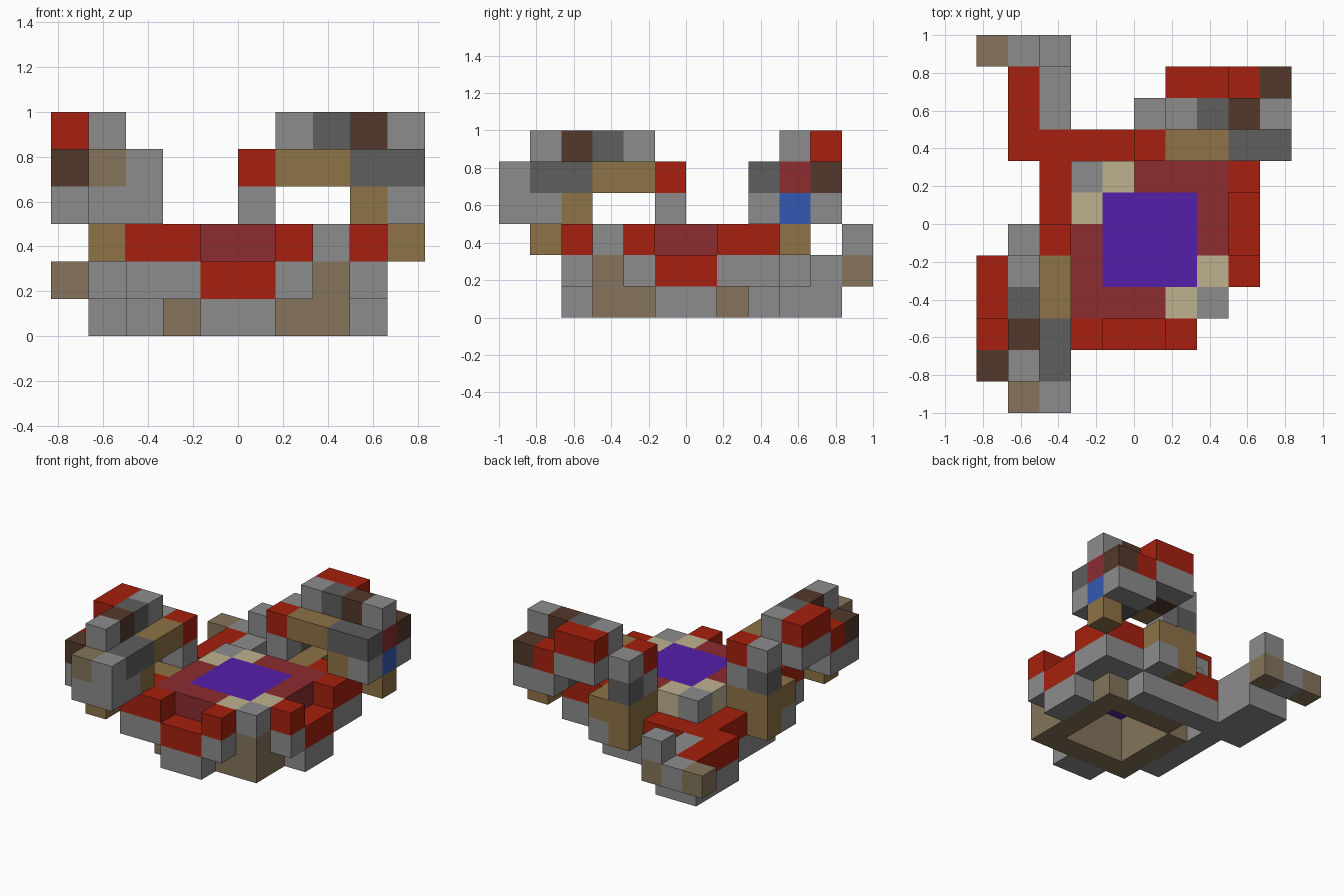
import bpy
import bmesh
from mathutils import Vector

cube = bpy.data.objects.get("Cube")
if cube:
    bpy.data.objects.remove(cube, do_unlink=True)

UNIT = 1 / 6
CENTRE = Vector((5, 6, 0))


def linear(c):
    c /= 255
    return c / 12.92 if c <= 0.04045 else ((c + 0.055) / 1.055) ** 2.4


def make_material(name, rgb):
    mat = bpy.data.materials.new(name)
    colour = [linear(c) for c in rgb] + [1]
    mat.use_nodes = True
    mat.diffuse_color = colour
    mat.node_tree.nodes["Principled BSDF"].inputs["Base Color"].default_value = colour
    return mat


materials = {name: make_material(name, rgb) for name, rgb in {
    "red": (166, 32, 14),
    "stone": (140, 140, 140),
    "dark_stone": (94, 94, 94),
    "dark_wood": (84, 56, 43),
    "ochre": (142, 115, 70),
    "taupe": (133, 116, 91),
    "maroon": (140, 44, 48),
    "purple": (84, 32, 170),
    "sand": (190, 178, 143),
    "blue": (52, 88, 180),
}.items()}

# Every part is a set of grid cells: cell -> colour
parts = {}


def box(part, colour, start, size=(1, 1, 1)):
    cells = parts.setdefault(part, {})
    for i in range(size[0]):
        for j in range(size[1]):
            for k in range(size[2]):
                cells[start[0] + i, start[1] + j, start[2] + k] = colour


def carve(part, start, size=(1, 1, 1)):
    for cell in list(parts[part]):
        if all(s <= c < s + n for c, s, n in zip(cell, start, size)):
            del parts[part][cell]


def mirrored(cell):
    """Reflect a cell across the model's diagonal."""
    return 10 - cell[1], 10 - cell[0], cell[2]


# Hollow foundation with a square shaft in the middle
box("foundation", "taupe", (3, 3, 0), (5, 5, 2))
carve("foundation", (4, 4, 0), (3, 3, 2))
carve("foundation", (3, 7, 0))
box("foundation", "stone", (3, 7, 1))

# Platform floor
box("platform", "maroon", (3, 3, 2), (5, 5, 1))
box("platform", "purple", (4, 4, 2), (3, 3, 1))
for cell in ((4, 7, 2), (7, 4, 2)):
    box("platform", "sand", cell)
    box("platform", "sand", mirrored(cell) if cell[0] == 4 else (6, 3, 2))
box("platform", "stone", (3, 7, 2))
box("platform", "stone", (7, 3, 2))

# Half of the outer rim, reflected to the other side
box("rim_back", "stone", (8, 5, 0), (1, 2, 1))
box("rim_back", "red", (8, 5, 1), (1, 2, 1))
box("rim_back", "stone", (8, 4, 1))
box("rim_back", "red", (8, 4, 2))
box("rim_back", "stone", (8, 7, 1))
box("rim_back", "red", (8, 7, 2))
box("rim_back", "stone", (7, 8, 1), (2, 1, 1))
box("rim_back", "red", (7, 8, 2), (2, 1, 1))
box("rim_back", "stone", (3, 8, 0), (4, 1, 1))
box("rim_back", "red", (3, 8, 1), (3, 1, 1))
box("rim_back", "stone", (6, 8, 1))

# Arm: inner leg
box("arm_back", "ochre", (5, 8, 2), (2, 2, 1))
box("arm_back", "ochre", (5, 9, 1))
box("arm_back", "stone", (6, 9, 1))
box("arm_back", "stone", (5, 8, 3))
box("arm_back", "dark_stone", (5, 9, 3))
box("arm_back", "red", (5, 8, 4))
box("arm_back", "stone", (5, 9, 4))
# Arm: beam
box("arm_back", "ochre", (6, 8, 4), (2, 1, 1))
box("arm_back", "dark_stone", (8, 8, 4), (2, 1, 1))
box("arm_back", "dark_wood", (6, 9, 4), (3, 1, 1))
box("arm_back", "maroon", (9, 9, 4))
# Arm: crest
for i, colour in enumerate(("stone", "dark_stone", "dark_wood", "stone")):
    box("arm_back", colour, (6 + i, 9, 5))
# Arm: outer armour
box("arm_back", "stone", (6, 10, 4), (2, 1, 1))
box("arm_back", "red", (6, 10, 5), (2, 1, 1))
box("arm_back", "stone", (8, 10, 3), (2, 1, 1))
box("arm_back", "red", (8, 10, 4))
box("arm_back", "dark_wood", (9, 10, 4))
# Arm: outer leg
box("arm_back", "ochre", (8, 8, 3))
box("arm_back", "stone", (9, 8, 3))
box("arm_back", "dark_stone", (8, 9, 3))
box("arm_back", "blue", (9, 9, 3))
box("arm_back", "ochre", (9, 9, 2))

# Reflect the rim and arm
for source, target in (("rim_back", "rim_front"), ("arm_back", "arm_front")):
    parts[target] = {mirrored(c): colour for c, colour in parts[source].items()}

# Extra fist on the front arm
box("arm_front", "stone", (1, 0, 3), (2, 1, 2))
box("arm_front", "taupe", (1, 0, 4))

# Rear corner walkway and its tip
box("walkway", "stone", (1, 8, 0), (2, 3, 2))
box("walkway", "red", (1, 8, 1), (1, 3, 1))
box("walkway", "red", (2, 8, 1))
box("walkway_tip", "taupe", (0, 11, 1), (3, 1, 1))
box("walkway_tip", "stone", (1, 11, 1))
box("walkway_tip", "stone", (2, 11, 2))

# Build each part, leaving out faces hidden between cells
filled = {cell for cells in parts.values() for cell in cells}


def build(name, cells):
    bm = bmesh.new()
    used = sorted(set(cells.values()))
    for cell, colour in cells.items():
        for axis in range(3):
            for side in (-1, 1):
                normal = Vector([side if a == axis else 0 for a in range(3)])
                if tuple(int(c + n) for c, n in zip(cell, normal)) in filled:
                    continue
                u = Vector([0.5 if a == (axis + 1) % 3 else 0 for a in range(3)])
                v = normal.cross(u)
                middle = Vector(cell) + Vector((0.5, 0.5, 0.5)) + normal / 2 - CENTRE
                corners = (-u - v, u - v, u + v, v - u)
                face = bm.faces.new([bm.verts.new((middle + c) * UNIT) for c in corners])
                face.material_index = used.index(colour)
    bmesh.ops.remove_doubles(bm, verts=bm.verts, dist=0.001)
    mesh = bpy.data.meshes.new(name)
    bm.to_mesh(mesh)
    bm.free()
    for colour in used:
        mesh.materials.append(materials[colour])
    bpy.context.collection.objects.link(bpy.data.objects.new(name, mesh))


for part_name, part_cells in parts.items():
    build(part_name, part_cells)
